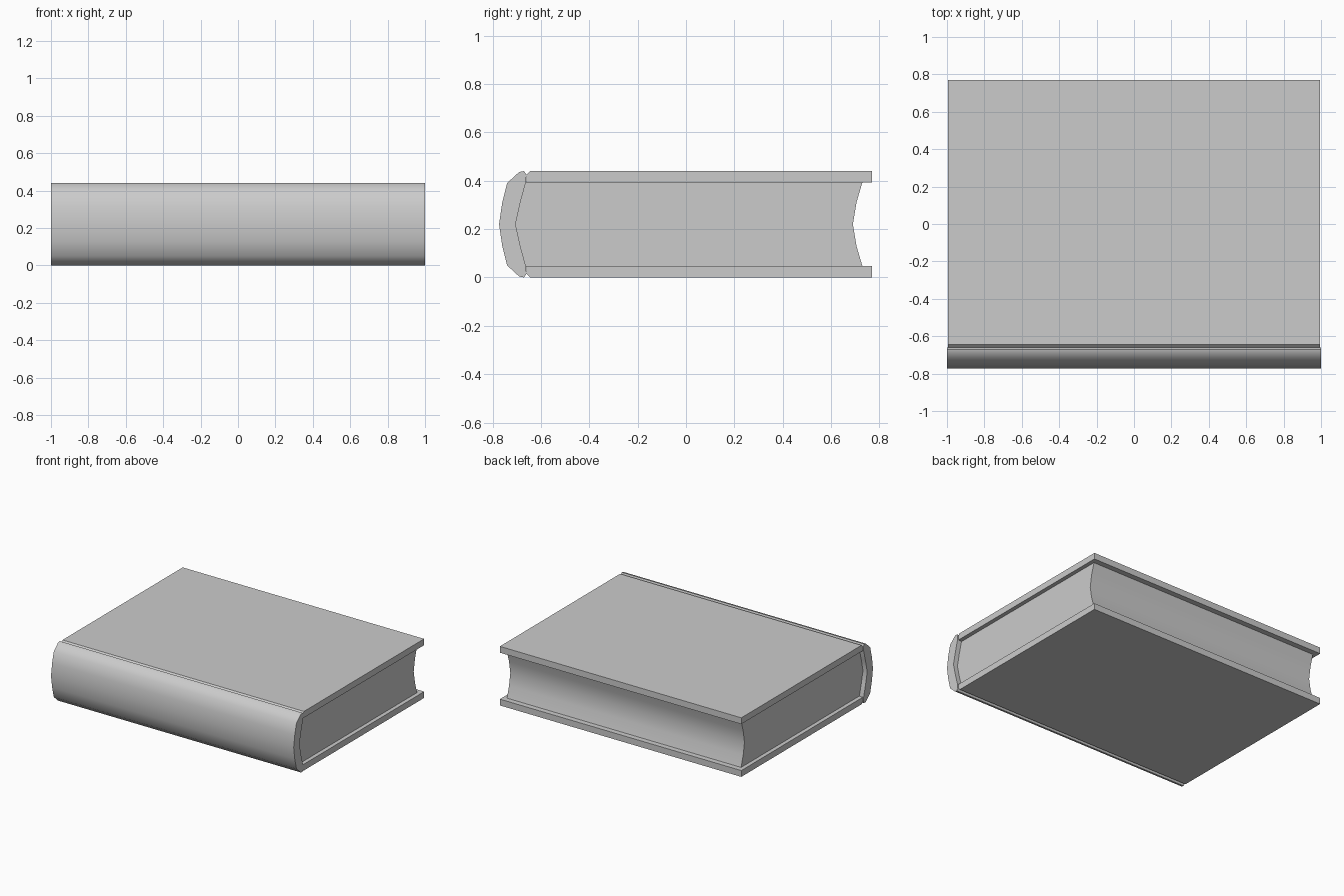
import bpy
import bmesh
import math

cube = bpy.data.objects.get("Cube")
if cube:
    bpy.data.objects.remove(cube, do_unlink=True)

# One plain grey for the whole book
grey = bpy.data.materials.new("plain grey")
grey.use_nodes = True
colour = (0.6, 0.6, 0.6, 1)
grey.diffuse_color = colour
grey.node_tree.nodes["Principled BSDF"].inputs["Base Color"].default_value = colour


def extrude_profile(name, profile, half_length, smooth_angle=0):
    """Extrude a closed (y, z) profile along x, centred on x = 0."""
    bm = bmesh.new()
    face = bm.faces.new([bm.verts.new((-half_length, y, z)) for y, z in profile])
    grown = bmesh.ops.extrude_face_region(bm, geom=[face])["geom"]
    moved = [v for v in grown if isinstance(v, bmesh.types.BMVert)]
    bmesh.ops.translate(bm, verts=moved, vec=(2 * half_length, 0, 0))
    bmesh.ops.recalc_face_normals(bm, faces=bm.faces)
    mesh = bpy.data.meshes.new(name)
    bm.to_mesh(mesh)
    bm.free()
    mesh.materials.append(grey)
    obj = bpy.data.objects.new(name, mesh)
    bpy.context.collection.objects.link(obj)
    if smooth_angle:
        bpy.ops.object.select_all(action="DESELECT")
        obj.select_set(True)
        bpy.context.view_layer.objects.active = obj
        bpy.ops.object.shade_smooth_by_angle(angle=math.radians(smooth_angle))
    return obj


HEIGHT = 0.44
MID = HEIGHT / 2
BOARD = 0.047


def mirrored(half):
    """Complete an upper half profile with its mirror image below."""
    return half + [(y, HEIGHT - z) for y, z in reversed(half) if z != MID]


# Cover boards, with a narrow sloped hinge groove along the spine
board = [(-0.66, HEIGHT - BOARD), (-0.66, 0.425), (-0.645, HEIGHT),
         (0.77, HEIGHT), (0.77, HEIGHT - BOARD)]
extrude_profile("top_cover", board, 0.995)
extrude_profile("bottom_cover", [(y, HEIGHT - z) for y, z in board], 0.995)

# Page block, convex at the spine and concave at the fore edge
fore_edge = mirrored([(0.73, 0.395), (0.705, 0.31), (0.69, MID)])
back_edge = mirrored([(-0.665, 0.395), (-0.685, 0.31), (-0.705, MID)])
extrude_profile("pages", fore_edge + back_edge[::-1], 0.965, 40)

# Rounded spine wrapping around the page block
outer = mirrored([(-0.66, 0.425), (-0.67, HEIGHT), (-0.69, 0.436),
                  (-0.74, 0.39), (-0.76, 0.31), (-0.773, MID)])
inner = mirrored([(-0.662, 0.395), (-0.685, 0.31), (-0.705, MID)])
extrude_profile("spine", outer + inner[::-1], 1.0, 45)
